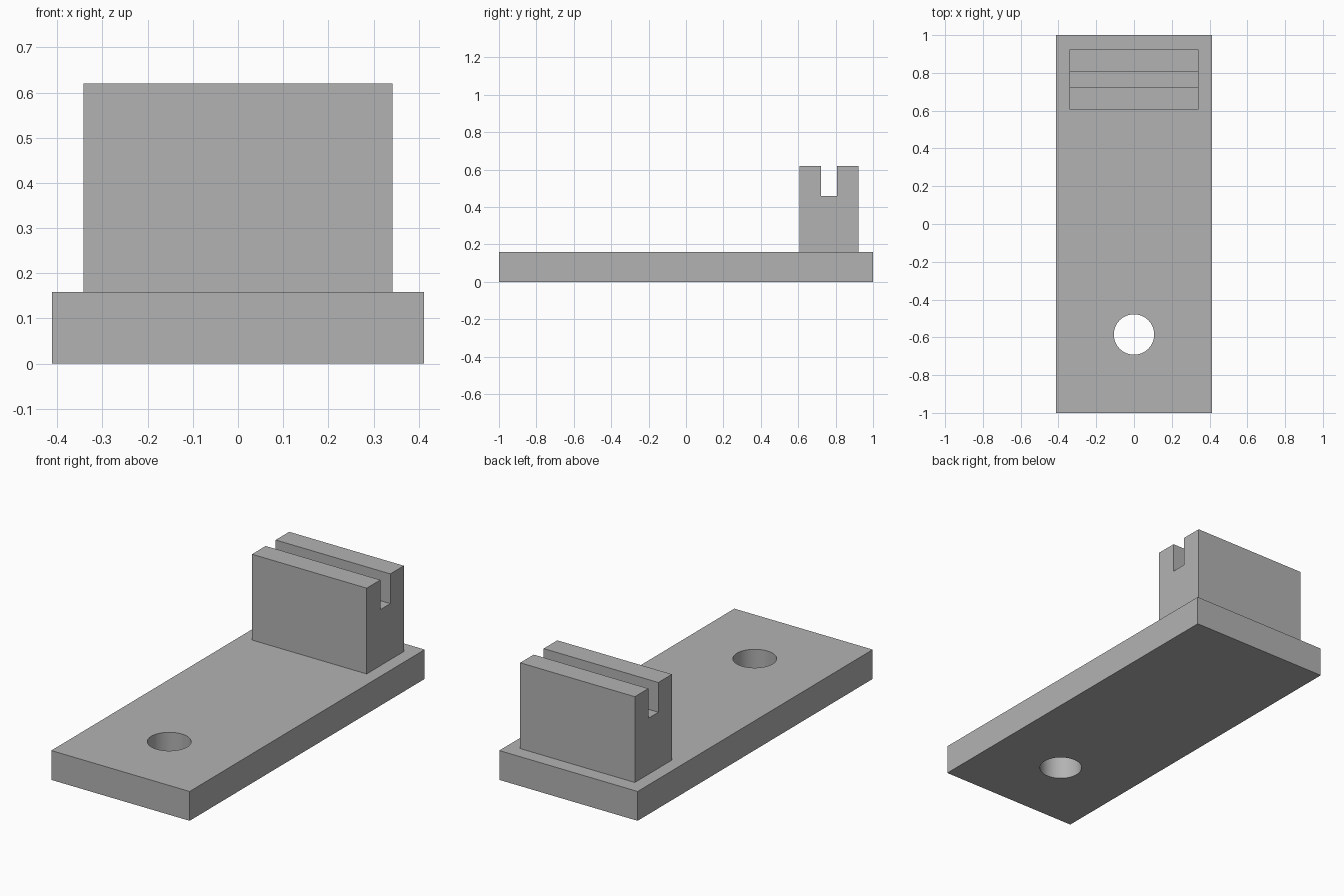
import bpy
import bmesh
from math import radians

cube = bpy.data.objects.get("Cube")
if cube:
    bpy.data.objects.remove(cube, do_unlink=True)

PLATE_W, PLATE_L, PLATE_H = 0.824, 2.0, 0.158
BLOCK_W, TOP, SLOT_FLOOR = 0.683, 0.62, 0.46
BLOCK_FRONT, SLOT_FRONT, SLOT_BACK, BLOCK_BACK = 0.607, 0.723, 0.808, 0.923
HOLE_Y, HOLE_R = -0.585, 0.107

grey = bpy.data.materials.new("plain grey")
grey.use_nodes = True
color = (0.45, 0.45, 0.45, 1.0)
grey.diffuse_color = color
grey.node_tree.nodes["Principled BSDF"].inputs["Base Color"].default_value = color


def extrude_profile(name, points, direction):
    """Make a solid by sweeping a closed outline along a direction."""
    bm = bmesh.new()
    face = bm.faces.new([bm.verts.new(p) for p in points])
    swept = bmesh.ops.extrude_face_region(bm, geom=[face])["geom"]
    verts = [g for g in swept if isinstance(g, bmesh.types.BMVert)]
    bmesh.ops.translate(bm, verts=verts, vec=direction)
    bmesh.ops.recalc_face_normals(bm, faces=bm.faces)
    mesh = bpy.data.meshes.new(name)
    bm.to_mesh(mesh)
    bm.free()
    mesh.materials.append(grey)
    obj = bpy.data.objects.new(name, mesh)
    bpy.context.collection.objects.link(obj)
    return obj


# Base plate
x, y = PLATE_W / 2, PLATE_L / 2
plate = extrude_profile(
    "base_plate", [(-x, -y, 0), (x, -y, 0), (x, y, 0), (-x, y, 0)], (0, 0, PLATE_H))

# Round through hole near the front of the plate
bpy.ops.mesh.primitive_cylinder_add(
    vertices=64, radius=HOLE_R, depth=1, location=(0, HOLE_Y, 0))
cutter = bpy.context.object
cutter.name = "hole_cutter"
cutter.data.materials.append(grey)
bpy.context.view_layer.objects.active = plate
hole = plate.modifiers.new("hole", "BOOLEAN")
hole.operation = "DIFFERENCE"
hole.solver = "EXACT"
hole.object = cutter
bpy.ops.object.modifier_apply(modifier=hole.name)
bpy.data.objects.remove(cutter, do_unlink=True)

# Smooth hole wall with crisp rims
bpy.ops.object.select_all(action="DESELECT")
plate.select_set(True)
bpy.ops.object.shade_smooth_by_angle(angle=radians(30))

# Upright block with a slot across its top
profile = [
    (BLOCK_FRONT, PLATE_H), (BLOCK_BACK, PLATE_H), (BLOCK_BACK, TOP), (SLOT_BACK, TOP),
    (SLOT_BACK, SLOT_FLOOR), (SLOT_FRONT, SLOT_FLOOR), (SLOT_FRONT, TOP), (BLOCK_FRONT, TOP),
]
extrude_profile("slotted_block", [(-BLOCK_W / 2, y, z) for y, z in profile], (BLOCK_W, 0, 0))
